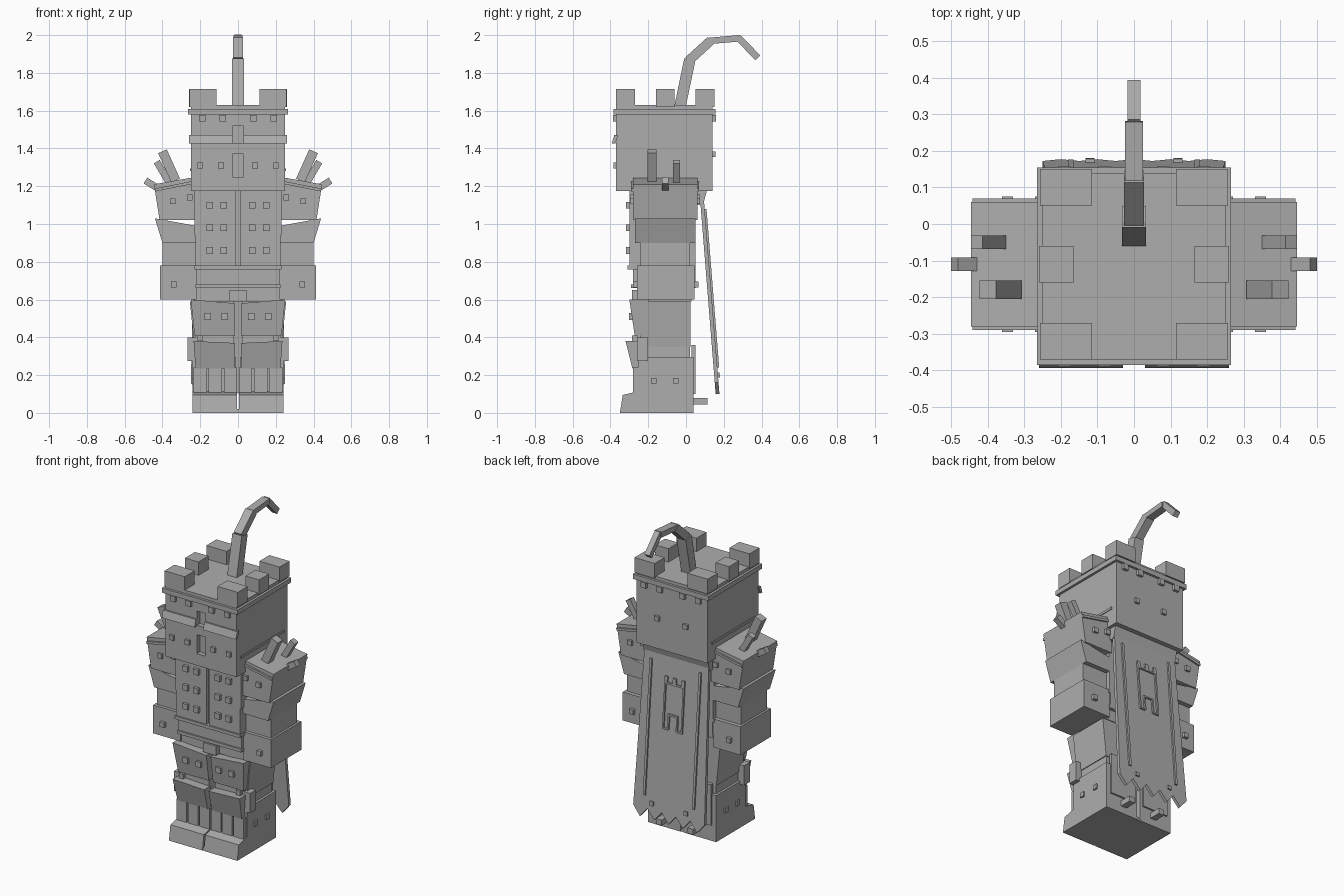
import bpy, bmesh
from mathutils import Vector

default_cube = bpy.data.objects.get("Cube")
if default_cube:
    bpy.data.objects.remove(default_cube, do_unlink=True)

stone = bpy.data.materials.new("grey_stone")
stone.use_nodes = True
grey = (.42, .42, .42, 1)
stone.diffuse_color = grey
stone.node_tree.nodes["Principled BSDF"].inputs["Base Color"].default_value = grey


def prism(name, outline, along, start, end, mirror=False, lean=0):
    """Extrude an outline along x or y; lean pushes lower points along y."""
    bm = bmesh.new()
    top = max(point[1] for point in outline)

    def corner(point, depth):
        side, height = point
        x, y = (side, depth) if along == "y" else (depth, side)
        return bm.verts.new((x, y + lean * (top - height), height))

    near = [corner(point, start) for point in outline]
    far = [corner(point, end) for point in outline]
    bm.faces.new(near)
    bm.faces.new(reversed(far))
    for i in range(len(outline)):
        bm.faces.new((near[i - 1], far[i - 1], far[i], near[i]))
    bmesh.ops.recalc_face_normals(bm, faces=bm.faces)
    mesh = bpy.data.meshes.new(name)
    bm.to_mesh(mesh)
    bm.free()
    mesh.materials.append(stone)
    part = bpy.data.objects.new(name, mesh)
    bpy.context.collection.objects.link(part)
    if mirror:
        part.modifiers.new("mirror", "MIRROR")
    return part


def block(name, x, y, z, narrow=0, rise=0, lean=0):
    """Box; one x value means centred, a pair means mirrored to both sides.
    narrow pulls in the outer bottom edge, rise lifts the outer top edge."""
    pair = isinstance(x, tuple)
    inner, outer = x if pair else (-x, x)
    low, high = z
    outline = [(inner, low), (outer - narrow, low), (outer, high + rise), (inner, high)]
    return prism(name, outline, "y", *y, mirror=pair, lean=lean)


def beam(name, start, end, thickness, along, near, far, mirror=False):
    """Square-ended bar between two points of a side or front plane."""
    start, end = Vector(start), Vector(end)
    offset = (end - start).orthogonal().normalized() * thickness / 2
    outline = [start - offset, end - offset, end + offset, start + offset]
    return prism(name, outline, along, near, far, mirror)


def around(centre, size):
    return centre - size / 2, centre + size / 2


def windows(name, columns, rows, face, size=.03):
    """Mirrored grid of small square blocks standing out of a face."""
    for column in columns:
        for row in rows:
            block(name, around(column, size), around(face, size), around(row, size))


# Shared faces and levels
head_front, head_back, head_half = -.37, .14, .25
chin, rim, roof = 1.175, 1.58, 1.63
chest_front, body_back = -.3, .05
waist, hip = .66, .59

# Helmet with recessed eye slits
helmet = block("helmet", head_half, (head_front, head_back), (chin, rim))
for slit_bottom, slit_top in ((1.43, 1.52), (1.25, 1.37)):
    cutter = block("slit_cutter", .03, (-.5, head_front + .03), (slit_bottom, slit_top))
    cutter.hide_render = True
    cutter.hide_viewport = True
    slit = helmet.modifiers.new("slit", "BOOLEAN")
    slit.operation = "DIFFERENCE"
    slit.object = cutter
lip = .015
block("helmet_rim", head_half + lip, (head_front - lip, head_back + lip), (rim, rim + .03))
block("helmet_roof", head_half, (head_front, head_back), (rim, roof))
block("brow", (.03, .26), (head_front - .01, head_front + .01), (1.425, 1.47), lean=-.3)
block("helmet_side_ridge", head_half + .005, (-.33, .1), (1.28, 1.295))
windows("helmet_window", (.09, .2), (1.31,), head_front)
windows("helmet_back_window", (.1,), (1.37,), head_back)
for face in (head_front, head_back):
    windows("helmet_corbel", (.08, .19), (rim - .02,), face, size=.035)

# Battlements
merlon_height = (roof - .01, 1.715)
for middle in (head_front + .05, head_back - .04):
    block("corner_merlon", (.115, .257), around(middle, .1), merlon_height)
block("side_merlon", (.165, .26), around(-.11, .1), merlon_height)

# Curved plume
path = [(-.03, roof), (.02, 1.87), (.13, 1.97), (.28, 1.983), (.38, 1.88)]
thicknesses = (.06, .05, .034, .036)
half_widths = (.033, .027, .025, .018)
for start, end, thickness, half in zip(path, path[1:], thicknesses, half_widths):
    overlap = (Vector(end) - Vector(start)).normalized() * .01
    beam("plume_segment", Vector(start) - overlap, end, thickness, "x", -half, half)

# Torso
block("torso", .22, (-.28, body_back), (waist, chin))
block("chest_plate", (.01, .23), (chest_front, body_back), (.94, chin))
block("belly_plate", (.01, .225), (chest_front, body_back), (.77, .94))
block("belt", .23, (chest_front - .01, body_back), (.76, .78))
block("lower_belt", .225, (-.29, body_back), (waist, waist + .02))
windows("torso_window", (.075, .15), (.86, .98, 1.1), chest_front, size=.035)
block("hips", .23, (-.25, .03), (hip, waist))
block("hip_tab", .045, (-.285, 0), (hip, waist - .01))

# Arms
arm_front, arm_back = -.28, .06
block("shoulder", (.22, .445), (arm_front, arm_back), (1.02, 1.25), narrow=.03, rise=-.04)
block("upper_arm", (.22, .44), (arm_front + .01, arm_back - .01), (.9, .99),
      narrow=.04, rise=.04)
block("elbow", (.22, .4), (-.24, .02), (.77, .96))
block("fist", (.22, .413), (-.26, .045), (.6, .78))
beam("shoulder_trim", (.24, 1.22), (.44, 1.18), .015, "y", arm_front - .01, arm_back + .01,
     mirror=True)
for face in (arm_front, arm_back):
    windows("shoulder_window", (.345,), (1.12,), face)
    windows("inner_shoulder_window", (.255,), (1.14,), face)
for face in (-.265, .05):
    windows("fist_window", (.34,), (.68,), face)


def spike(name, start, end, thickness, depth):
    beam(name, start, end, thickness, "y", *around(depth, thickness), mirror=True)


spike("long_spike", (.33, 1.23), (.4, 1.385), .05, depth=-.18)
spike("middle_spike", (.36, 1.21), (.43, 1.33), .036, depth=-.05)
spike("short_spike", (.41, 1.18), (.49, 1.23), .036, depth=-.11)

# Legs
block("thigh", (.02, .255), (-.24, .025), (.35, hip), narrow=.025)
block("thigh_plate", (.015, .25), (-.3, -.2), (.41, hip - .01), narrow=.02, rise=.02, lean=.15)
windows("thigh_window", (.07, .16), (.51,), -.285, size=.035)
block("knee", (.02, .225), (-.26, .02), (.25, .41))
block("knee_plate", (.015, .235), (-.32, -.26), (.235, .37), narrow=.01, rise=.01, lean=.25)
block("knee_wing", (.21, .267), (-.26, -.2), (.275, .4))
windows("knee_window", (.2,), (.395,), -.27)
block("shin", (.01, .24), (-.255, .04), (0, .295))
for middle in (.04, .12, .2):
    block("shin_plate", around(middle, .07), (-.28, -.24), (.1, .24))
for depth in (-.17, -.055):
    block("shin_window", (.22, .25), around(depth, .03), around(.17, .03))
block("calf_plate", (.03, .21), (.03, body_back), (.1, .36))

# Feet
boot_side = [(-.35, 0), (-.335, .095), (-.25, .115), (-.25, 0)]
prism("boot", boot_side, "x", .005, .24, mirror=True)
block("sole", .24, (-.345, .035), (0, .02))
block("heel_spur", around(.11, .04), (.02, .115), (.045, .08))

# Cape leaning out from the back, with a ragged hem
cape_top, cape_lean = 1.15, .08
cape_back = .093
hem = [(.25 - .05 * i, .1 if i % 2 else .16) for i in range(6)]
prism("cape", [(0, cape_top), (.225, cape_top)] + hem, "y", cape_back - .02, cape_back,
      mirror=True, lean=cape_lean)
collar_side = [(0, chin), (.11, chin), (.09, 1.1), (0, 1.1)]
prism("cape_collar", collar_side, "x", -.23, .23)


def trim(name, x, z):
    """Thin raised bar lying on the leaning cape."""
    base = cape_back + cape_lean * (cape_top - max(z))
    block(name, x, (base, base + .01), z, lean=cape_lean)


# Stripes and tower outline on the cape
tower_bottom, tower_top = .68, .96
trim("cape_stripe", (.165, .18), (.24, 1.08))
trim("tower_side", (.06, .07), (tower_bottom, tower_top))
trim("tower_foot", (.03, .07), around(tower_bottom, .01))
trim("tower_lintel", .07, around(tower_top, .01))
trim("tower_merlon", (.05, .07), (tower_top, tower_top + .04))
trim("tower_middle_merlon", .012, (tower_top, tower_top + .04))
trim("door_side", (.025, .035), (tower_bottom, .77))
trim("door_lintel", .035, around(.77, .01))
trim("cape_rivet", around(.12, .025), around(.2, .025))
